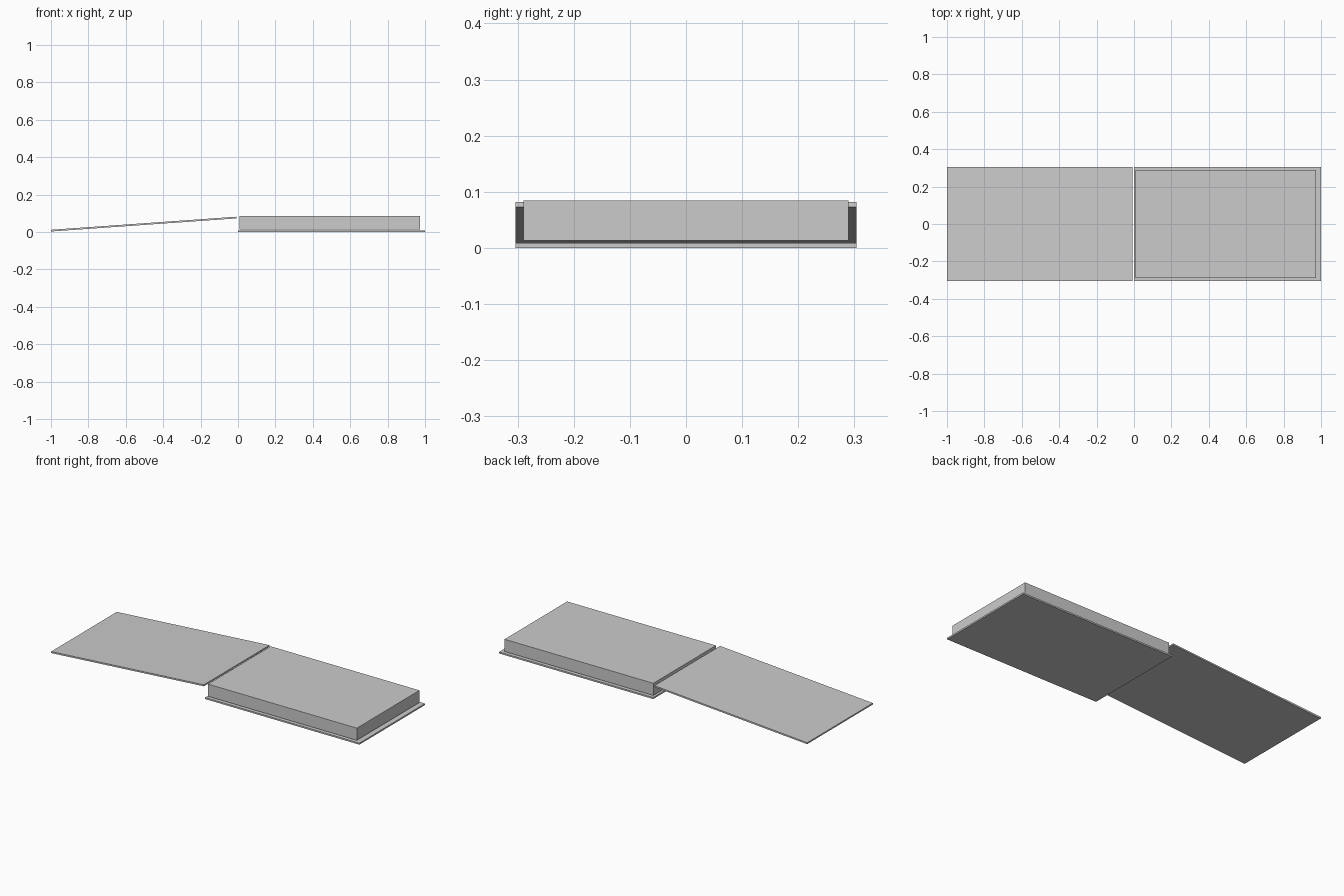
import bpy
from math import asin

if "Cube" in bpy.data.objects:
    bpy.data.objects.remove(bpy.data.objects["Cube"])


def slab(name, center, size, tilt=0.0):
    """Box with a rotation about the y axis."""
    bpy.ops.mesh.primitive_cube_add(size=1, location=center, rotation=(0, -tilt, 0))
    obj = bpy.context.object
    obj.name = name
    obj.scale = size
    return obj


cover_width = 0.608
cover_thickness = 0.009

# Back cover lying flat on the ground
slab("back_cover", (0.5, 0, cover_thickness / 2), (1.0, cover_width, cover_thickness))

# Page block, hovering just above the back cover
slab("page_block", (0.4915, 0, 0.049), (0.965, 0.58, 0.0715))

# Front cover, opened and sloping down to the left
length, rise = 0.993, 0.07
slab("front_cover", (-0.5035, 0, 0.042), (length, cover_width, cover_thickness),
     asin(rise / length))
